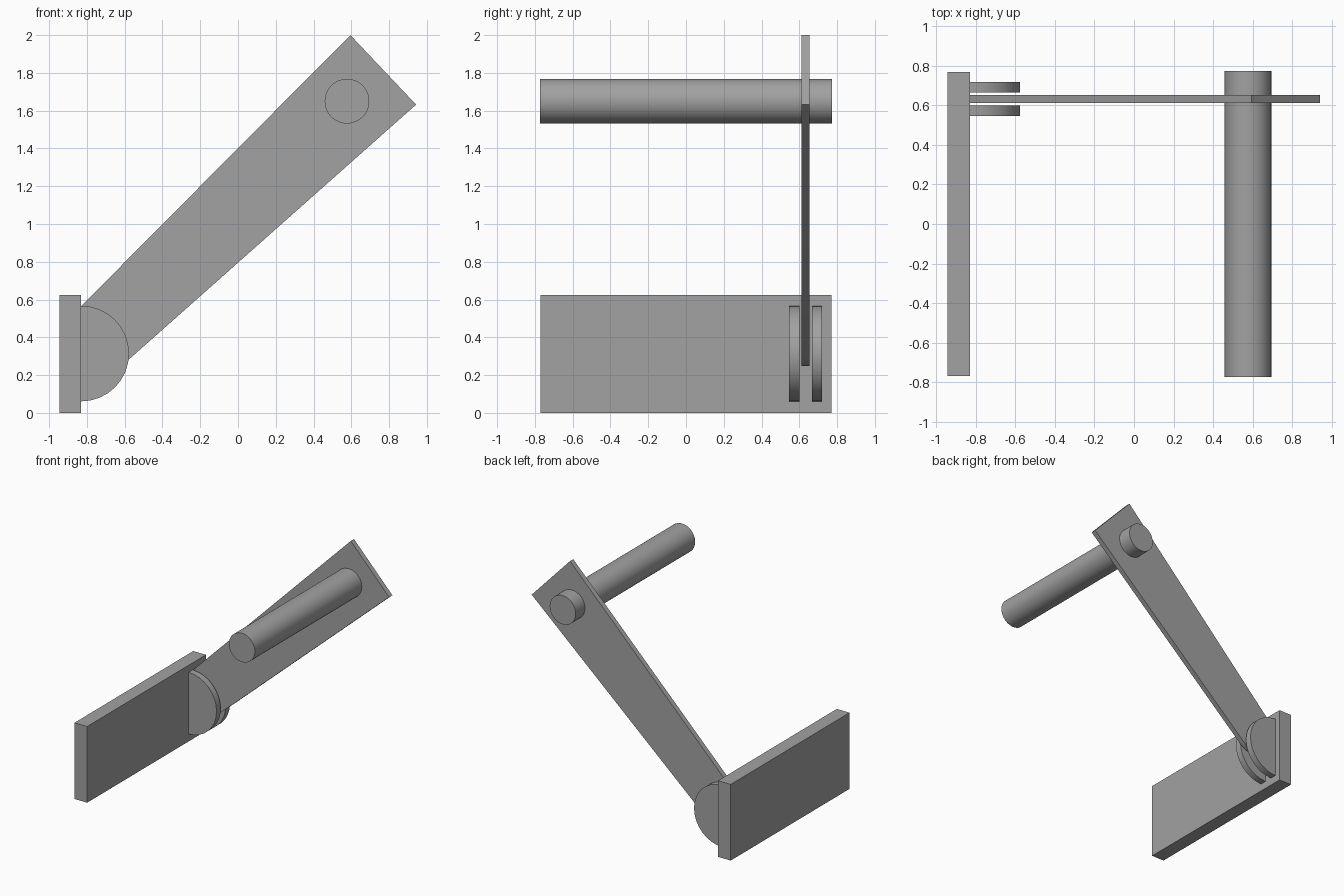
import bpy
import bmesh
from math import cos, sin, radians

cube = bpy.data.objects.get("Cube")
if cube:
    bpy.data.objects.remove(cube, do_unlink=True)

grey = bpy.data.materials.new("plain grey")
grey.use_nodes = True
colour = (0.36, 0.36, 0.36, 1)
grey.diffuse_color = colour
grey.node_tree.nodes["Principled BSDF"].inputs["Base Color"].default_value = colour


def arc(cx, cz, radius, start, end, steps):
    """Points along a circular arc in the xz plane, angles in degrees."""
    angles = [radians(start + (end - start) * i / steps) for i in range(steps + 1)]
    return [(cx + radius * cos(a), cz + radius * sin(a)) for a in angles]


def extrude_profile(name, profile, y_front, y_back):
    """Solid made by sweeping an xz profile along y."""
    bm = bmesh.new()
    face = bm.faces.new([bm.verts.new((x, y_front, z)) for x, z in profile])
    swept = bmesh.ops.extrude_face_region(bm, geom=[face])
    moved = [v for v in swept["geom"] if isinstance(v, bmesh.types.BMVert)]
    bmesh.ops.translate(bm, verts=moved, vec=(0, y_back - y_front, 0))
    bmesh.ops.recalc_face_normals(bm, faces=bm.faces)
    mesh = bpy.data.meshes.new(name)
    bm.to_mesh(mesh)
    bm.free()
    mesh.materials.append(grey)
    obj = bpy.data.objects.new(name, mesh)
    bpy.context.collection.objects.link(obj)
    bpy.ops.object.select_all(action="DESELECT")
    obj.select_set(True)
    bpy.context.view_layer.objects.active = obj
    bpy.ops.object.shade_smooth_by_angle(angle=radians(30))
    return obj


# Upright mounting plate
plate_face = -0.83
extrude_profile("mounting_plate",
                [(-0.945, 0), (plate_face, 0), (plate_face, 0.625), (-0.945, 0.625)],
                -0.77, 0.77)

# Pair of half-round hinge lugs either side of the arm
arm_y = 0.633
lug = arc(plate_face, 0.314, 0.253, -90, 90, 16)
for name, side in (("front_hinge_lug", -1), ("back_hinge_lug", 1)):
    extrude_profile(name, lug, arm_y + side * 0.033, arm_y + side * 0.087)

# Tapered arm with a rounded lower end
arm = arc(-0.69, 0.437, 0.19, 135, 312, 20) + [(0.943, 1.632), (0.595, 2.0)]
extrude_profile("tapered_arm", arm, arm_y - 0.021, arm_y + 0.021)

# Round handle bar through the upper end of the arm
extrude_profile("handle_bar", arc(0.577, 1.65, 0.118, 0, 352.5, 47), -0.774, 0.774)
